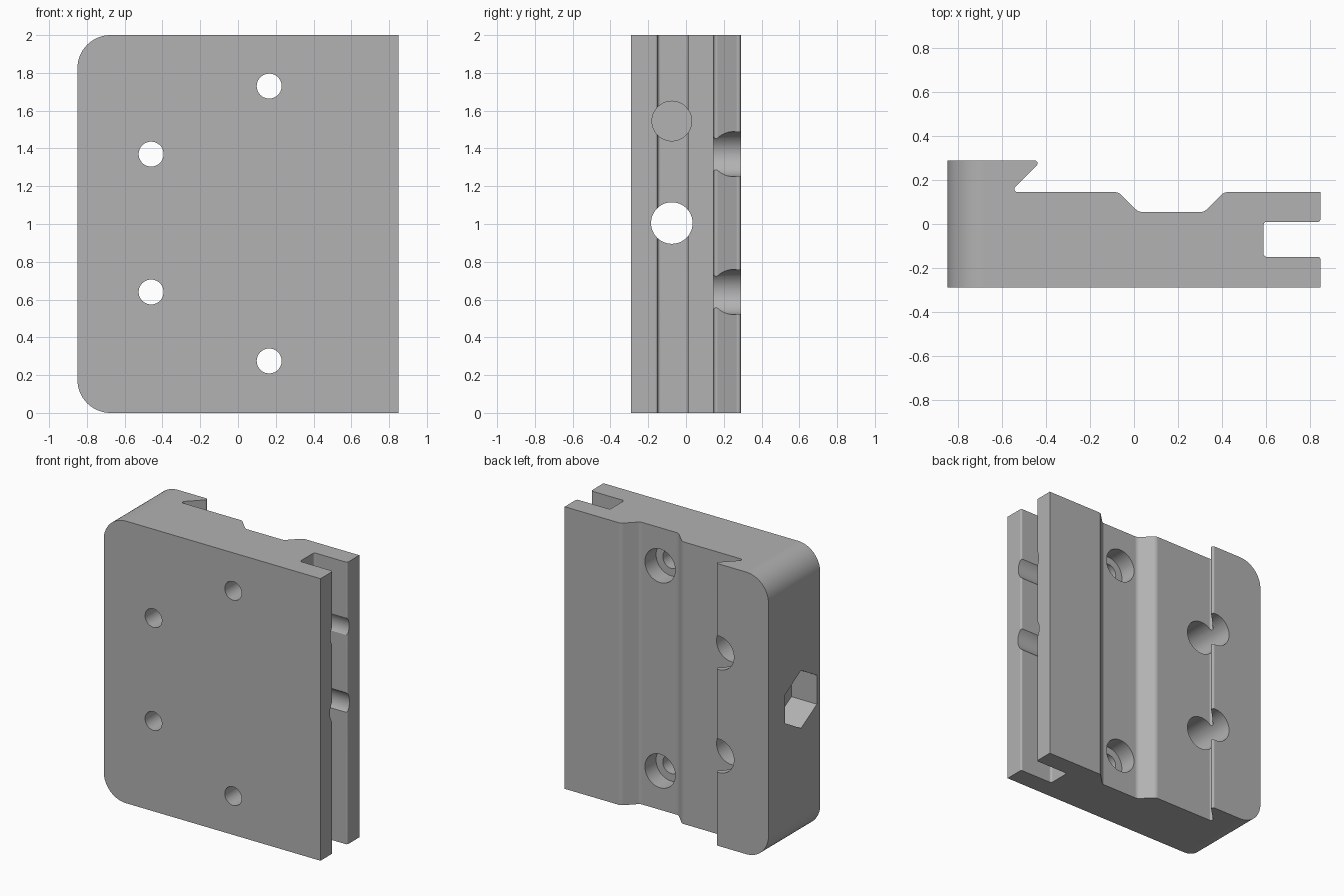
import bpy, bmesh, math
from mathutils import Vector, Matrix

cube = bpy.data.objects.get("Cube")
if cube:
    bpy.data.objects.remove(cube, do_unlink=True)

GREY = (0.445, 0.445, 0.445, 1)
mat = bpy.data.materials.new("plain grey")
mat.use_nodes = True
mat.diffuse_color = GREY
mat.node_tree.nodes["Principled BSDF"].inputs["Base Color"].default_value = GREY


def fillet(corners, steps=6):
    """Round each (x, y, radius) corner of a closed profile."""
    out = []
    for i, (x, y, r) in enumerate(corners):
        p = Vector((x, y))
        if r == 0:
            out.append(p)
            continue
        a = (Vector(corners[i - 1][:2]) - p).normalized()
        b = (Vector(corners[(i + 1) % len(corners)][:2]) - p).normalized()
        half = a.angle(b) / 2
        centre = p + (a + b).normalized() * r / math.sin(half)
        start = p + a * r / math.tan(half) - centre
        end = p + b * r / math.tan(half) - centre
        sweep = start.angle_signed(end)
        for k in range(steps + 1):
            out.append(centre + Matrix.Rotation(-sweep * k / steps, 2) @ start)
    return out


def make_object(name, bm):
    bmesh.ops.recalc_face_normals(bm, faces=bm.faces)
    mesh = bpy.data.meshes.new(name)
    bm.to_mesh(mesh)
    bm.free()
    mesh.materials.append(mat)
    obj = bpy.data.objects.new(name, mesh)
    bpy.context.collection.objects.link(obj)
    return obj


# Clamp body: dovetail profile with a side slot, extruded upward
profile = fillet([
    (-0.85, -0.29, 0), (0.85, -0.29, 0), (0.85, -0.15, 0.012),
    (0.59, -0.15, 0.015), (0.59, 0.01, 0.015), (0.85, 0.01, 0.012),
    (0.85, 0.145, 0), (0.41, 0.145, 0.04), (0.32, 0.055, 0.04),
    (0.02, 0.055, 0.04), (-0.07, 0.145, 0.04), (-0.565, 0.145, 0.014),
    (-0.42, 0.29, 0.014), (-0.85, 0.29, 0)])
bm = bmesh.new()
base = bm.faces.new([bm.verts.new((p.x, p.y, 0)) for p in profile])
top = bmesh.ops.extrude_face_region(bm, geom=[base])["geom"]
bmesh.ops.translate(bm, vec=(0, 0, 2),
                    verts=[g for g in top if isinstance(g, bmesh.types.BMVert)])
bmesh.ops.recalc_face_normals(bm, faces=bm.faces)
# Large rounded corners on the dovetail side
side = [e for e in bm.edges if all(v.co.x < -0.849 for v in e.verts)
        and abs(e.verts[0].co.z - e.verts[1].co.z) < 0.01]
bmesh.ops.bevel(bm, geom=side, offset=0.175, segments=16, profile=0.5,
                affect='EDGES', clamp_overlap=False)
body = make_object("clamp_body", bm)


def cut(name, axis, a, b, start, end, radius, sides=48):
    """Bore a prism along x or y; a, b are its other two coordinates."""
    bm = bmesh.new()
    if axis == 'X':
        turn = Matrix.Rotation(math.pi / 2, 4, 'Y')
        centre = ((start + end) / 2, a, b)
    else:
        turn = Matrix.Rotation(math.pi / 2, 4, 'X')
        centre = (a, (start + end) / 2, b)
    spin = Matrix.Rotation(math.pi / 6, 4, 'Z') if sides == 6 else Matrix()
    # A hexagon keeps two flat sides upright
    bmesh.ops.create_cone(bm, cap_ends=True, segments=sides, radius1=radius,
                          radius2=radius, depth=end - start)
    if sides == 6:
        first = min(bm.verts, key=lambda v: -v.co.x)
        if abs(first.co.y) > 0.01:
            spin = Matrix()
        # After turning about Y, local x becomes vertical: point a corner there
        spin = spin if abs(first.co.y) > 0.01 else Matrix()
        if abs(first.co.y) > 0.01:
            spin = Matrix.Rotation(-math.atan2(first.co.y, first.co.x), 4, 'Z')
    bm.transform(Matrix.Translation(centre) @ turn @ spin)
    cutter = make_object(name, bm)
    cutter.hide_render = True
    mod = body.modifiers.new(name, 'BOOLEAN')
    mod.operation, mod.solver, mod.object = 'DIFFERENCE', 'EXACT', cutter
    bpy.context.view_layer.objects.active = body
    bpy.ops.object.modifier_apply(modifier=name)
    bpy.data.objects.remove(cutter, do_unlink=True)


# Counterbored screw holes from the back
for x, z in ((-0.46, 0.64), (-0.46, 1.37), (0.165, 0.275), (0.165, 1.73)):
    cut("screw_hole", 'Y', x, z, -0.5, 0.5, 0.066)
    cut("counterbore", 'Y', x, z, -0.07, 0.5, 0.119)

# Cross bores: two blind, one through to a hexagonal nut pocket
for z in (0.46, 1.545):
    cut("blind_bore", 'X', -0.075, z, 0.3, 1.0, 0.105)
cut("cross_bore", 'X', -0.075, 1.005, -1.0, 1.0, 0.11)
cut("nut_pocket", 'X', -0.075, 1.005, -1.0, -0.65, 0.205, 6)

# Smooth rounds, crisp edges
bpy.ops.object.select_all(action='DESELECT')
body.select_set(True)
bpy.context.view_layer.objects.active = body
bpy.ops.object.shade_smooth_by_angle(angle=math.radians(30))
weighted = body.modifiers.new("flat_faces", 'WEIGHTED_NORMAL')
weighted.keep_sharp = True
